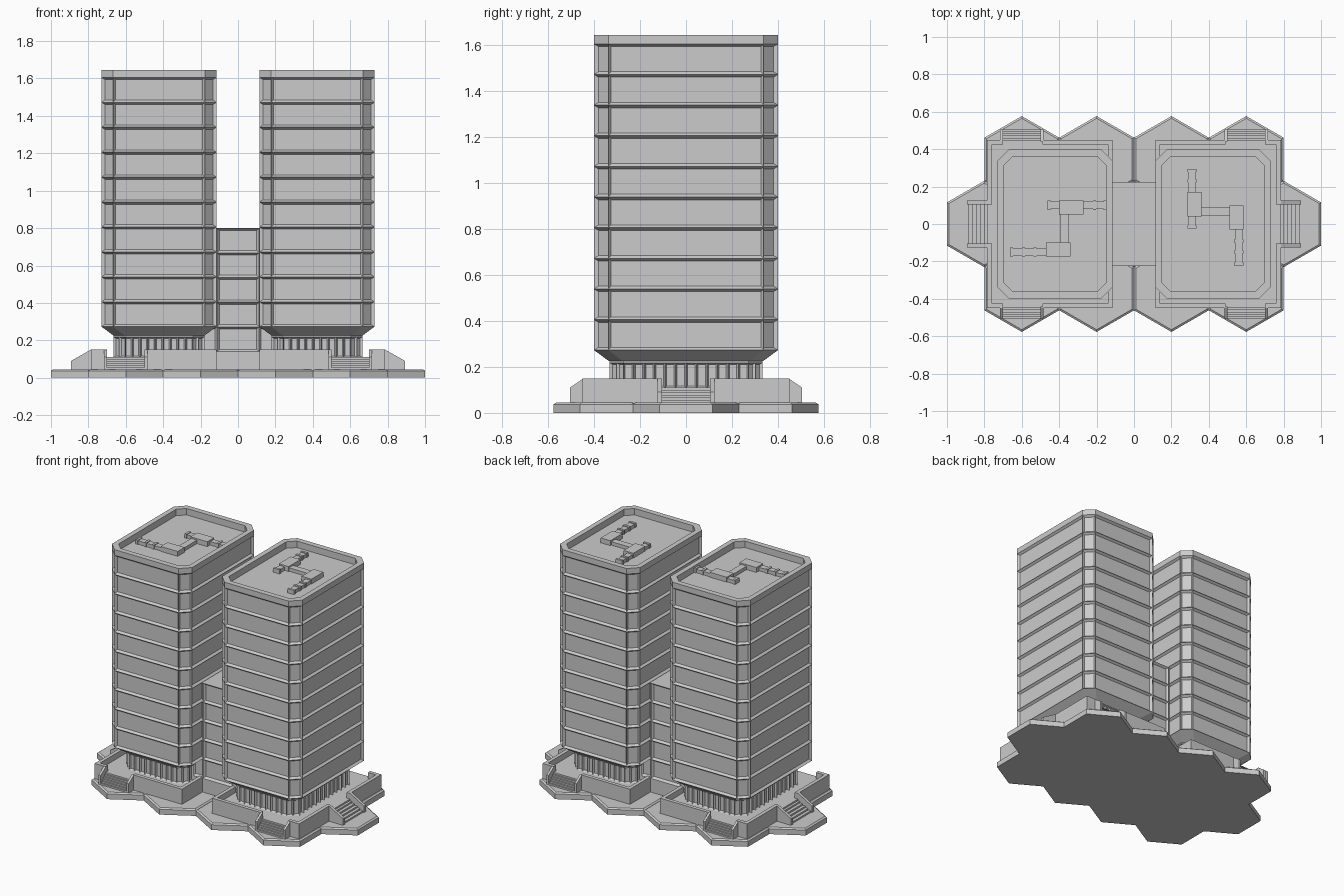
import bpy
import bmesh
from math import sin, cos, pi
from mathutils import Matrix, Vector

cube = bpy.data.objects.get("Cube")
if cube:
    bpy.data.objects.remove(cube, do_unlink=True)

concrete = bpy.data.materials.new("light_grey_concrete")
concrete.use_nodes = True
GREY = (0.6, 0.6, 0.6, 1)
concrete.diffuse_color = GREY
concrete.node_tree.nodes["Principled BSDF"].inputs["Base Color"].default_value = GREY

BASE, FLOOR, PARAPET = 0.045, 0.11, 0.15
ROOF = 1.645


def finish(name, bm):
    mesh = bpy.data.meshes.new(name)
    bm.to_mesh(mesh)
    bm.free()
    mesh.materials.append(concrete)
    obj = bpy.data.objects.new(name, mesh)
    bpy.context.collection.objects.link(obj)
    return obj


def octagon(x0, x1, y, c):
    return [(x0 + c, -y), (x1 - c, -y), (x1, -y + c), (x1, y - c),
            (x1 - c, y), (x0 + c, y), (x0, y - c), (x0, -y + c)]


def split(outline, counts):
    """Divide each side of an outline into a number of equal bays."""
    points = []
    for i, n in enumerate(counts):
        a, b = Vector(outline[i]), Vector(outline[(i + 1) % len(outline)])
        points += [tuple(a.lerp(b, k / n)) for k in range(n)]
    return points


def loft(bm, rings, panel_bands=(), margin=0.012, depth=0.015, skip=lambda n: False):
    """Join (outline, z) rings, cap both ends, and recess the panels of some bands."""
    loops = [[bm.verts.new((x, y, z)) for x, y in pts] for pts, z in rings]
    faces, panels = [], []
    for k in range(len(loops) - 1):
        lo, hi = loops[k], loops[k + 1]
        for i in range(len(lo)):
            j = (i + 1) % len(lo)
            f = bm.faces.new((lo[i], lo[j], hi[j], hi[i]))
            faces.append(f)
            if k in panel_bands:
                panels.append(f)
    faces += [bm.faces.new(loops[0]), bm.faces.new(loops[-1])]
    bmesh.ops.recalc_face_normals(bm, faces=faces)
    panels = [f for f in panels if not skip(f.normal)]
    if panels:
        bmesh.ops.inset_individual(bm, faces=panels, thickness=margin,
                                   depth=-depth, use_even_offset=True)


def box(bm, x0, x1, y0, y1, z0, z1):
    size = Matrix.Diagonal((abs(x1 - x0), abs(y1 - y0), z1 - z0, 1))
    place = Matrix.Translation(((x0 + x1) / 2, (y0 + y1) / 2, (z0 + z1) / 2))
    bmesh.ops.create_cube(bm, size=1, matrix=place @ size)


def cheek(bm, a0, a1, start, end, low, along_x):
    """Stair side wall with a sloping top, running outwards from start to end."""
    knee = start + (end - start) * 0.1
    profile = [(start, BASE), (end, BASE), (end, low), (knee, PARAPET), (start, PARAPET)]
    sides = []
    for a in (a0, a1):
        pts = [(r, a, z) if along_x else (a, r, z) for r, z in profile]
        sides.append([bm.verts.new(p) for p in pts])
    faces = [bm.faces.new(s) for s in sides]
    for i in range(5):
        j = (i + 1) % 5
        faces.append(bm.faces.new((sides[0][i], sides[0][j], sides[1][j], sides[1][i])))
    bmesh.ops.recalc_face_normals(bm, faces=faces)


# Base of bevelled hexagonal slabs
bm = bmesh.new()
centres = [(x, 0) for x in (-0.8, -0.4, 0, 0.4, 0.8)]
centres += [(x, y) for x in (-0.6, -0.2, 0.2, 0.6) for y in (-0.346, 0.346)]
for cx, cy in centres:
    def hexagon(r):
        return [(cx + r * sin(i * pi / 3), cy + r * cos(i * pi / 3)) for i in range(6)]
    loft(bm, [(hexagon(0.231), 0), (hexagon(0.231), 0.037), (hexagon(0.219), BASE)])
finish("hexagon_base", bm)

# Linking block between the towers
bm = bmesh.new()
link = [(-0.19, -0.225), (-0.112, -0.225), (0.112, -0.225), (0.19, -0.225),
        (0.19, 0.225), (0.112, 0.225), (-0.112, 0.225), (-0.19, 0.225)]
levels = [BASE, 0.14] + [0.14 + 0.132 * i for i in range(1, 6)]
loft(bm, [(link, z) for z in levels], range(1, 6), skip=lambda n: abs(n.x) > 0.5)
finish("linking_block", bm)

# Roof plant: x0, x1, y0, y1, height, relative to the tower centre
PLANT = [(-0.13, -0.09, -0.015, 0.29, 0.025), (-0.135, -0.06, 0.04, 0.17, 0.035),
         (-0.06, 0.09, 0.045, 0.09, 0.025), (0.09, 0.165, -0.03, 0.1, 0.035),
         (0.12, 0.16, -0.215, -0.03, 0.025)]
COLLARS = [(-0.11, 0.285), (-0.11, 0.23), (-0.11, -0.015), (0.14, -0.09),
           (0.14, -0.15), (0.14, -0.215)]

for s, side in ((1, "left"), (-1, "right")):
    def mirror(pts):
        return [(s * x, y) for x, y in pts]

    # Tower shaft with recessed window bands and a sunken roof
    bm = bmesh.new()
    foot = mirror(octagon(0.18, 0.665, 0.335, 0.06))
    wall = mirror(octagon(0.115, 0.73, 0.4, 0.062))
    rim = mirror(octagon(0.15, 0.695, 0.362, 0.048))
    floors = [(wall, 0.273 + 0.1333 * i) for i in range(11)]
    loft(bm, [(foot, 0.225)] + floors + [(wall, ROOF), (rim, ROOF), (rim, ROOF - 0.045)],
         range(1, 11))
    finish(side + "_tower", bm)

    # Glazed ground floor
    bm = bmesh.new()
    lobby = mirror(split(octagon(0.18, 0.665, 0.333, 0.06), (9, 2, 12, 2, 9, 2, 12, 2)))
    loft(bm, [(lobby, FLOOR - 0.02), (lobby, FLOOR), (lobby, 0.218), (lobby, 0.23)], (1,),
         margin=0.007, depth=0.012)
    finish(side + "_ground_floor", bm)

    # Podium terrace and its parapet walls, open at the stairs
    bm = bmesh.new()
    box(bm, s * 0.115, s * 0.785, -0.45, 0.45, BASE - 0.01, FLOOR)
    for t in (-1, 1):
        box(bm, s * 0.115, s * 0.49, t * 0.425, t * 0.45, BASE, PARAPET)
        box(bm, s * 0.70, s * 0.785, t * 0.425, t * 0.45, BASE, PARAPET)
        box(bm, s * 0.76, s * 0.785, t * 0.105, t * 0.425, BASE, PARAPET)
        box(bm, s * 0.115, s * 0.14, t * 0.225, t * 0.425, BASE, PARAPET)
    finish(side + "_podium", bm)

    # Stairs with sloping side walls: one outward, one front, one back
    bm = bmesh.new()
    steps = 5
    for i in range(steps):
        top = BASE + (FLOOR - BASE) * (i + 1) / (steps + 1)
        box(bm, s * 0.78, s * (0.885 - 0.021 * i), -0.105, 0.105, BASE - 0.01, top)
        for t in (-1, 1):
            box(bm, s * 0.49, s * 0.70, t * 0.445, t * (0.505 - 0.011 * i), BASE - 0.01, top)
    for t in (-1, 1):
        cheek(bm, t * 0.105, t * 0.125, s * 0.775, s * 0.893, 0.09, True)
        for a in (0.485, 0.70):
            cheek(bm, s * a, s * (a + 0.016), t * 0.44, t * 0.505, 0.11, False)
    finish(side + "_stairs", bm)

    # Rooftop ducts, turned a quarter on the second tower
    bm = bmesh.new()
    for x0, x1, y0, y1, h in PLANT:
        box(bm, x0, x1, y0, y1, 0, h)
    for x, y in COLLARS:
        box(bm, x - 0.025, x + 0.025, y - 0.008, y + 0.008, 0, 0.03)
    ducts = finish(side + "_roof_ducts", bm)
    ducts.location = (0.42, 0, ROOF - 0.046) if s > 0 else (-0.44, -0.01, ROOF - 0.046)
    ducts.rotation_euler.z = 0 if s > 0 else -pi / 2
